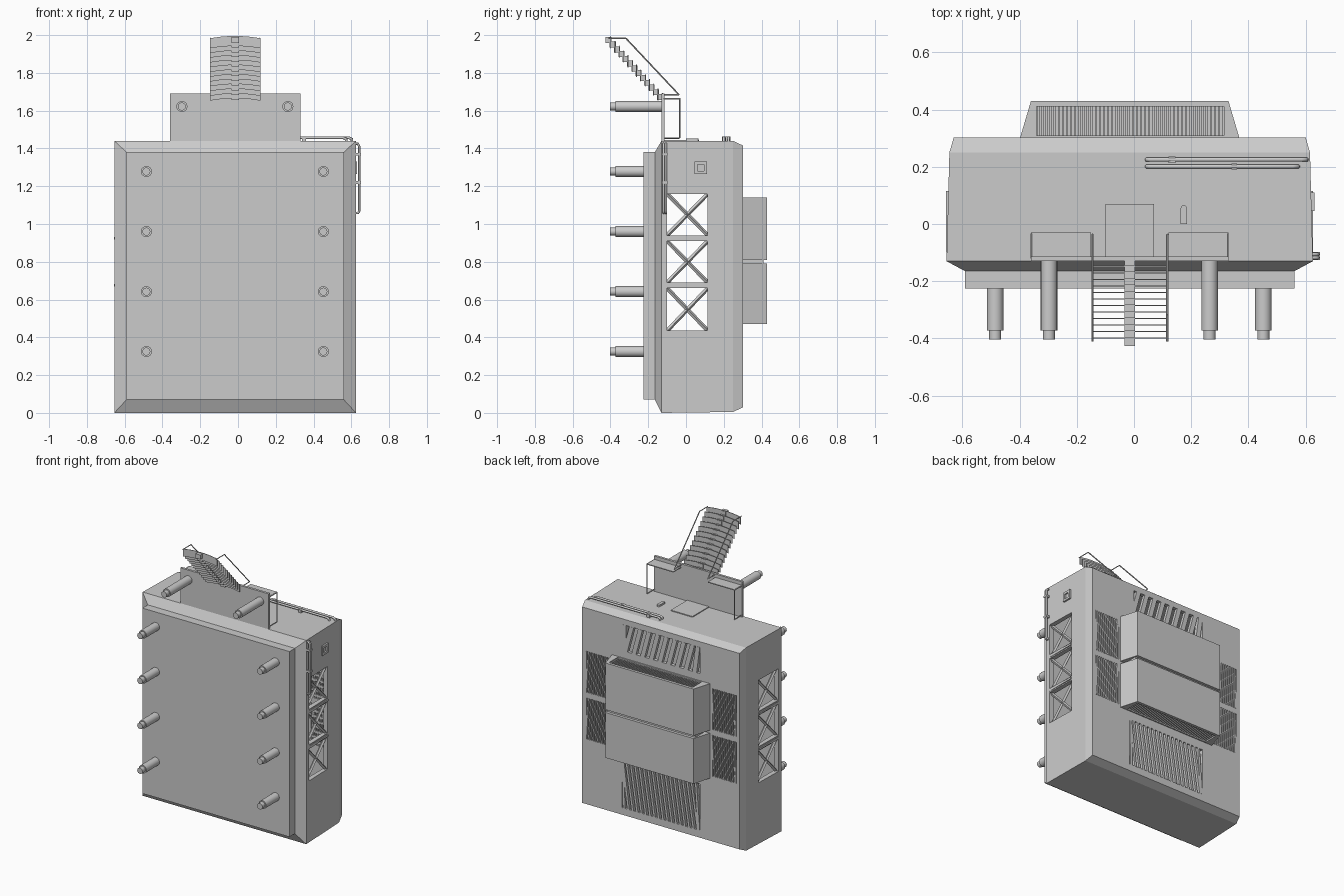
import bpy, bmesh, math
from mathutils import Vector

if "Cube" in bpy.data.objects:
    bpy.data.objects.remove(bpy.data.objects["Cube"])

CX = -0.015   # symmetry axis of the case


def finish(name, bm, smooth=False):
    bmesh.ops.recalc_face_normals(bm, faces=bm.faces)
    me = bpy.data.meshes.new(name)
    bm.to_mesh(me)
    bm.free()
    ob = bpy.data.objects.new(name, me)
    bpy.context.collection.objects.link(ob)
    if smooth:
        bpy.ops.object.select_all(action='DESELECT')
        ob.select_set(True)
        bpy.context.view_layer.objects.active = ob
        bpy.ops.object.shade_smooth_by_angle(angle=math.radians(40))
    return ob


def add_loft(bm, rings):
    vs = [[bm.verts.new(p) for p in r] for r in rings]
    n = len(rings[0])
    for a, b in zip(vs, vs[1:]):
        for i in range(n):
            bm.faces.new((a[i], a[(i + 1) % n], b[(i + 1) % n], b[i]))
    bm.faces.new(vs[0])
    bm.faces.new(vs[-1][::-1])


def rect(x0, x1, z0, z1, y):
    return [(x0, y, z0), (x1, y, z0), (x1, y, z1), (x0, y, z1)]


def lofts(name, groups):
    bm = bmesh.new()
    for g in groups:
        add_loft(bm, g)
    return finish(name, bm)


def boxes(name, items):
    """items: (x0, x1, y0, y1, z0, z1)"""
    return lofts(name, [[rect(a, b, e, f, c), rect(a, b, e, f, d)] for a, b, c, d, e, f in items])


def rods(name, segs, r, n=6):
    bm = bmesh.new()
    for p, q in segs:
        p, q = Vector(p), Vector(q)
        d = (q - p).normalized()
        u = d.orthogonal().normalized()
        w = d.cross(u)
        ring = [(u * math.cos(t) + w * math.sin(t)) * r for t in
                [math.tau * (i + .5) / n for i in range(n)]]
        add_loft(bm, [[p + k for k in ring], [q + k for k in ring]])
    return finish(name, bm, n > 6)


def chain(pts):
    return list(zip(pts, pts[1:]))


def pipe(name, pts, r):
    cu = bpy.data.curves.new(name, 'CURVE')
    cu.dimensions = '3D'
    sp = cu.splines.new('POLY')
    sp.points.add(len(pts) - 1)
    for p, c in zip(sp.points, pts):
        p.co = (*c, 1)
    cu.bevel_depth, cu.bevel_resolution, cu.use_fill_caps = r, 2, True
    bpy.context.collection.objects.link(bpy.data.objects.new(name, cu))


def cut(ob, item):
    c = boxes("cutter", [item])
    c.hide_render = True
    m = ob.modifiers.new("cut", 'BOOLEAN')
    m.operation, m.solver, m.object = 'DIFFERENCE', 'EXACT', c
    bpy.context.view_layer.objects.active = ob
    bpy.ops.object.modifier_apply(modifier=m.name)
    bpy.data.objects.remove(c)


# hollow case with chamfered front and back edges
case = lofts("case", [[rect(-.59, .56, .07, 1.38, -.165), rect(-.655, .625, 0, 1.44, -.13),
                       rect(-.645, .615, .005, 1.44, .25), rect(-.63, .60, .03, 1.415, .302)]])
cut(case, (-.62, .59, -.12, .275, .04, 1.405))
boxes("front_panel", [(-.59, .56, -.225, -.16, .07, 1.38)])

# side windows and their cross braces
windows = [(.435, .66), (.69, .91), (.94, 1.16)]
Y0, Y1 = -.10, .115
braces, bars = [], []
for z0, z1 in windows:
    cut(case, (-1, 1, Y0, Y1, z0, z1))
    for x in (-.632, .602):
        braces += [((x, Y0, z0), (x, Y1, z1)), ((x, Y0, z1), (x, Y1, z0))]
rods("window_braces", braces, .011, 4)
boxes("window_bars", [(x - .006, x + .006, Y0, Y1, z - .007, z + .007)
                      for x in (-.651, .620) for z in (.675, .925)])

# rear vents: (x0, x1, z0, z1, slat count, lean, crossbar count)
vents = [(-.32, .29, 1.19, 1.375, 9, -.05, 0), (-.32, .29, .08, .41, 18, .05, 5),
         (-.605, -.41, .82, 1.11, 11, .02, 8), (-.605, -.41, .49, .78, 11, .02, 8),
         (.38, .575, .82, 1.11, 11, -.02, 8), (.38, .575, .49, .78, 11, -.02, 8)]
slats, cross = [], []
for x0, x1, z0, z1, n, lean, rows in vents:
    cut(case, (x0, x1, .26, .35, z0, z1))
    p = (x1 - x0) / n
    for i in range(n + 1):
        b = min(max(x0 + i * p - lean / 2, x0), x1 - p * .5)
        t = min(max(x0 + i * p + lean / 2, x0), x1 - p * .5)
        slats.append([[(b, y, z0), (b + p * .5, y, z0), (t + p * .5, y, z1), (t, y, z1)]
                      for y in (.278, .303)])
    for k in range(rows):
        z = z0 + (k + .5) * (z1 - z0) / rows
        cross.append((x0, x1, .277, .284, z - .008, z + .008))
lofts("vent_slats", slats)
boxes("vent_crossbars", cross)


# two tapered rear housings with louvred outer ends
def housing(name, z0, z1, up):
    plan = lambda z: [(-.40, .295, z), (.37, .295, z), (.33, .43, z), (-.36, .43, z)]
    ob = lofts(name, [[plan(z0), plan(z1)]])
    a, b = (z1 - .05, z1 + .1) if up else (z0 - .1, z0 + .05)
    cut(ob, (-.34, .315, .31, .41, a, b))
    za, zb = (z1 - .052, z1 - .008) if up else (z0 + .008, z0 + .052)
    n = 46
    boxes(name + "_louvres", [(x, x + .007, .309, .411, za, zb)
                              for x in [-.338 + i * .646 / (n - 1) for i in range(n)]])


housing("upper_housing", .81, 1.14, True)
housing("lower_housing", .47, .79, False)
boxes("housing_joint", [(-.36, .33, .295, .41, .785, .815)])


# stepped round pegs on the front
def pegs(name, spots, y0, y1, y2):
    bm = bmesh.new()
    for x, z in spots:
        circ = lambda y, r: [(x + r * math.cos(math.tau * i / 20), y, z + r * math.sin(math.tau * i / 20))
                             for i in range(20)]
        add_loft(bm, [circ(y0, .029), circ(y1, .029), circ(y1, .021), circ(y2, .021)])
    finish(name, bm, True)


pegs("front_pegs", [(x, z) for x in (-.485, .452) for z in (.325, .642, .96, 1.278)], -.22, -.372, -.403)
pegs("collar_pegs", [(x, 1.622) for x in (-.297, .264)], -.12, -.372, -.403)

# collar plate with folded flanges and wire edges
boxes("collar_plate", [(-.36, .33, -.13, -.113, 1.40, 1.69)])
boxes("collar_flanges", [(-.36, -.15, -.12, -.03, 1.66, 1.666), (.12, .33, -.12, -.03, 1.66, 1.666)])
wires = []
for x in (-.357, .327):
    wires += chain([(x, -.12, 1.663), (x, -.034, 1.663), (x, -.034, 1.455), (x, -.12, 1.455)])
for x in (-.145, .116):
    wires += chain([(x, -.12, 1.683), (x, -.036, 1.683), (x, -.318, 1.983), (x, -.41, 1.983)])
rods("frame_wires", wires, .004, 4)

# rising stack of arched plates on a stepped spine
plates, spine = [], []
for i in range(13):
    y, z = -.125 - i * .0228, 1.675 + i * .0252
    arch = [(CX + u * .133, z - .012 * u * u) for u in (-1, -.6, -.25, .25, .6, 1)]
    prof = [(x, h - .035) for x, h in arch] + [(x, h + .018) for x, h in reversed(arch)]
    plates.append([[(x, v, h) for x, h in prof] for v in (y - .002, y + .002)])
    spine.append((CX - .019, CX + .019, y - .028, y + .004, z - .018, z + .013))
lofts("collar_plates", plates)
boxes("plate_spine", spine)

# pipes along the top and the right side, with clips
for y, xe in ((.225, .605), (.201, .575)):
    pipe("top_pipe", [(.045, y, 1.435), (.045, y, 1.45), (.055, y, 1.457), (xe - .02, y, 1.457),
                      (xe - .003, y, 1.45), (xe, y, 1.425)], .0075)
for y in (-.118, -.106):
    pipe("side_pipe", [(.615, y, 1.425), (.635, y, 1.425), (.642, y, 1.41), (.642, y, 1.07),
                       (.636, y, 1.058), (.615, y, 1.058)], .0065)
boxes("pipe_clips", [(.12, .145, .213, .236, 1.43, 1.462), (.34, .36, .19, .212, 1.43, 1.462)]
      + [(.61, .65, -.126, -.098, z - .007, z + .007) for z in (1.37, 1.22)])

# top cover plate, latch slot and side socket
boxes("top_cover", [(-.10, .07, -.115, .07, 1.43, 1.446)])
bm = bmesh.new()
lat = [(.174 + .011 * math.cos(math.pi * i / 8), .055 + .011 * math.sin(math.pi * i / 8)) for i in range(9)]
lat += [(.163, 0), (.185, 0)]
add_loft(bm, [[(x, y, z) for x, y in lat] for z in (1.43, 1.453)])
finish("top_latch", bm)
sock = boxes("side_socket", [(.61, .631, .045, .11, 1.265, 1.33)])
cut(sock, (.618, .7, .06, .095, 1.28, 1.315))
